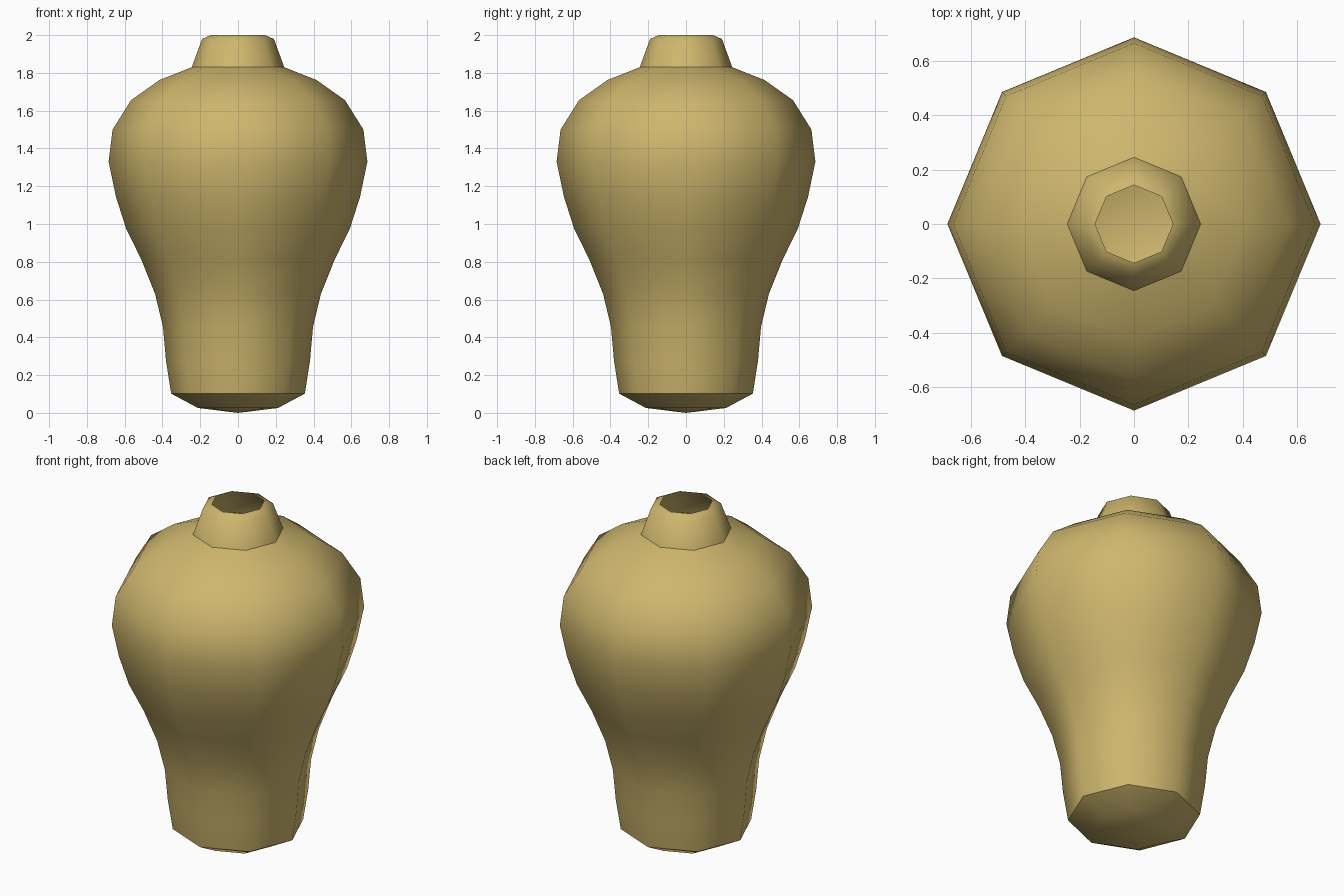
import bpy, bmesh, math

if "Cube" in bpy.data.objects:
    bpy.data.objects.remove(bpy.data.objects["Cube"])

SIDES = 8
# vase outline (radius, height) from foot to lip
PROFILE = [(0.212, 0.026), (0.354, 0.102), (0.381, 0.275), (0.397, 0.455),
           (0.439, 0.63), (0.511, 0.81), (0.592, 0.975), (0.646, 1.143),
           (0.685, 1.33), (0.664, 1.50), (0.566, 1.656), (0.416, 1.762),
           (0.245, 1.83), (0.19, 1.98), (0.143, 2.0)]
SHARP = {1, 12}  # foot edge and neck base

bm = bmesh.new()
rings = []
for r, z in PROFILE:
    rings.append([bm.verts.new((r * math.cos(k * math.tau / SIDES),
                                r * math.sin(k * math.tau / SIDES), z))
                  for k in range(SIDES)])

# walls, open at the lip
for a, b in zip(rings, rings[1:]):
    for k in range(SIDES):
        n = (k + 1) % SIDES
        bm.faces.new((a[k], a[n], b[n], b[k]))

# slightly domed underside
centre = bm.verts.new((0, 0, 0))
for k in range(SIDES):
    bm.faces.new((centre, rings[0][(k + 1) % SIDES], rings[0][k]))

for f in bm.faces:
    f.smooth = True
for i in SHARP:
    for k in range(SIDES):
        bm.edges.get((rings[i][k], rings[i][(k + 1) % SIDES])).smooth = False

mesh = bpy.data.meshes.new("vase")
bm.to_mesh(mesh)
bm.free()

# clay colour
mat = bpy.data.materials.new("tan clay")
mat.diffuse_color = (0.62, 0.47, 0.155, 1)
mat.use_nodes = True
mat.node_tree.nodes["Principled BSDF"].inputs["Base Color"].default_value = mat.diffuse_color
mesh.materials.append(mat)
bpy.context.collection.objects.link(bpy.data.objects.new("vase", mesh))
